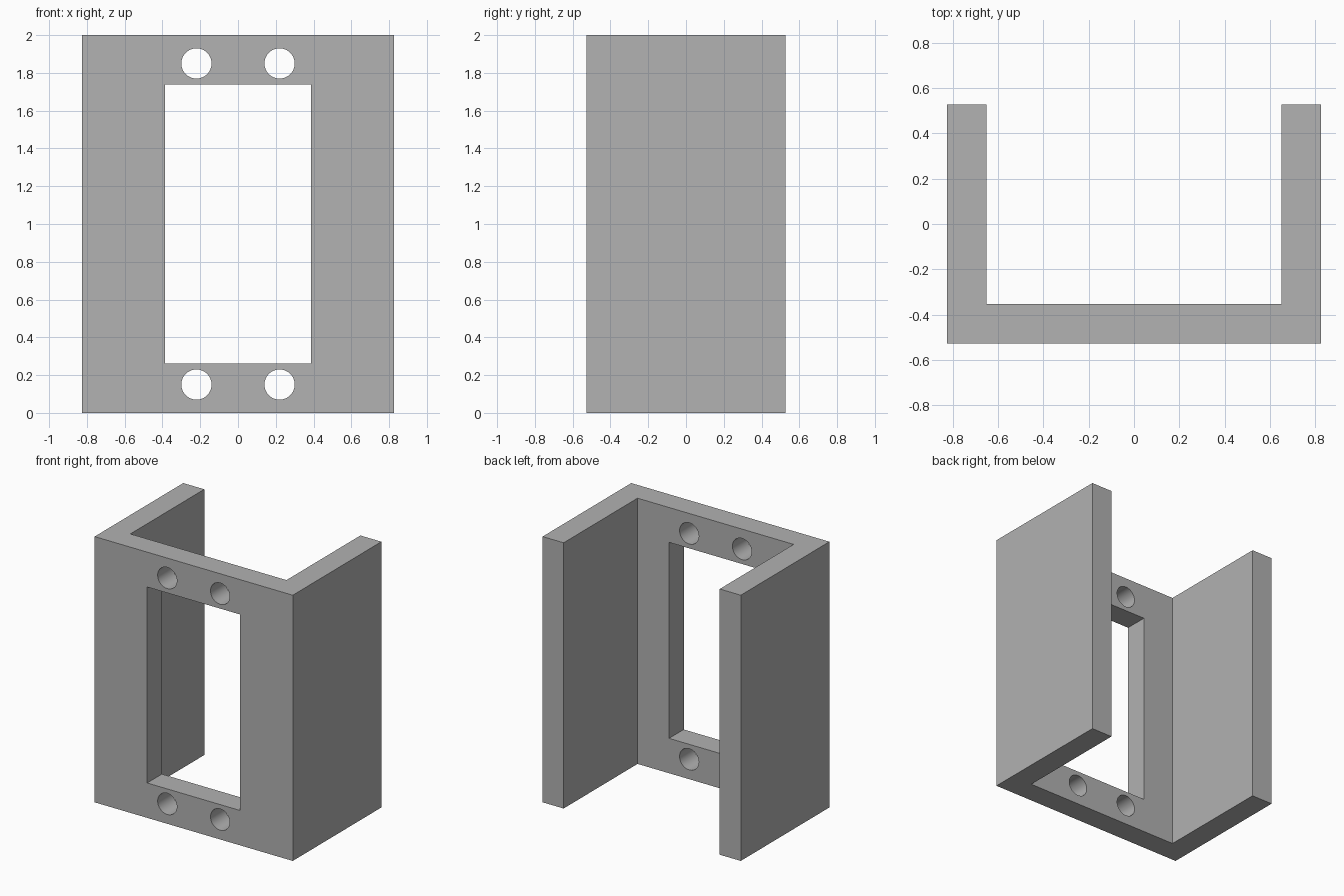
import bpy
import bmesh
from math import pi
from mathutils import Matrix, Vector

if "Cube" in bpy.data.objects:
    bpy.data.objects.remove(bpy.data.objects["Cube"], do_unlink=True)

WIDTH, DEPTH, HEIGHT, WALL = 1.65, 1.054, 2.0, 0.175
FRONT = -DEPTH / 2

grey = bpy.data.materials.new("plain grey")
grey.use_nodes = True
grey.diffuse_color = (0.445, 0.445, 0.445, 1)
grey.node_tree.nodes["Principled BSDF"].inputs["Base Color"].default_value = grey.diffuse_color


def make_object(name, bm):
    bmesh.ops.recalc_face_normals(bm, faces=bm.faces)
    mesh = bpy.data.meshes.new(name)
    bm.to_mesh(mesh)
    bm.free()
    mesh.materials.append(grey)
    obj = bpy.data.objects.new(name, mesh)
    bpy.context.collection.objects.link(obj)
    return obj


# U-shaped channel: a plan profile extruded upwards
x, ix = WIDTH / 2, WIDTH / 2 - WALL
back, inner = -FRONT, FRONT + WALL
profile = [(-x, FRONT), (x, FRONT), (x, back), (ix, back),
           (ix, inner), (-ix, inner), (-ix, back), (-x, back)]
bm = bmesh.new()
base = bm.faces.new([bm.verts.new((px, py, 0)) for px, py in profile])
top = bmesh.ops.extrude_face_region(bm, geom=[base])
bmesh.ops.translate(bm, vec=Vector((0, 0, HEIGHT)),
                    verts=[v for v in top["geom"] if isinstance(v, bmesh.types.BMVert)])
bracket = make_object("channel_bracket", bm)

# Cutters through the front plate: rectangular window and four screw holes
cut_y = FRONT + WALL / 2
cut_depth = WALL * 2
bm = bmesh.new()
bmesh.ops.create_cube(bm, size=1, matrix=Matrix.Translation((0, cut_y, HEIGHT / 2))
                      @ Matrix.Diagonal((0.775, cut_depth, 1.475, 1)))
for sx in (-1, 1):
    for sz in (-1, 1):
        place = Matrix.Translation((sx * 0.22, cut_y, HEIGHT / 2 + sz * 0.85))
        bmesh.ops.create_cone(bm, cap_ends=True, segments=48, radius1=0.08, radius2=0.08,
                              depth=cut_depth, matrix=place @ Matrix.Rotation(pi / 2, 4, "X"))
cutter = make_object("opening_cutter", bm)
cutter.hide_render = True

# Apply the cut, then discard the cutter
cut = bracket.modifiers.new("openings", "BOOLEAN")
cut.operation = "DIFFERENCE"
cut.solver = "EXACT"
cut.object = cutter
bpy.ops.object.select_all(action="DESELECT")
bracket.select_set(True)
bpy.context.view_layer.objects.active = bracket
bpy.ops.object.modifier_apply(modifier=cut.name)
bpy.data.objects.remove(cutter, do_unlink=True)

# Smooth hole walls, sharp plate edges
bpy.ops.object.shade_smooth_by_angle(angle=pi / 6)
